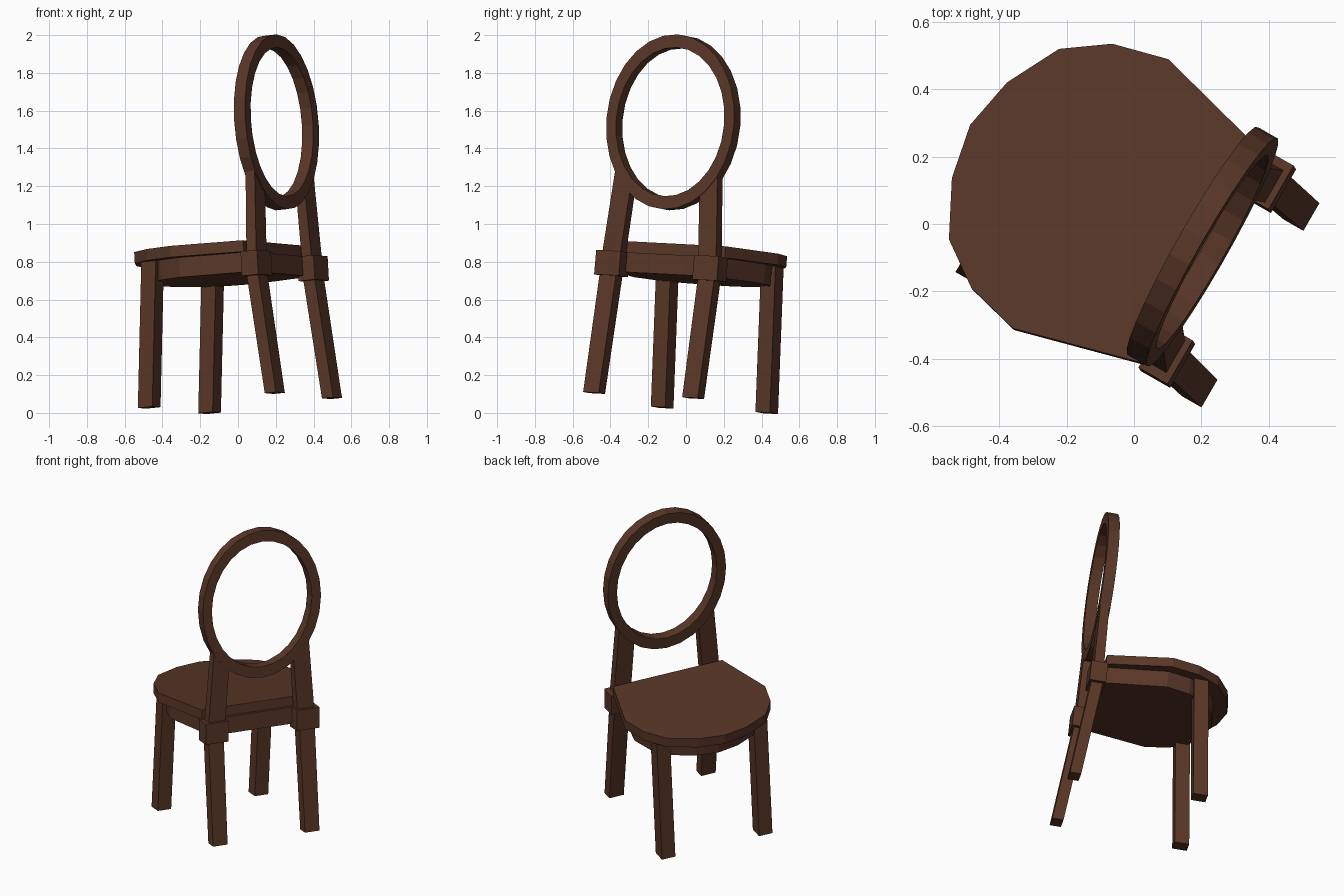
import bpy, bmesh, math
from mathutils import Matrix, Vector

if "Cube" in bpy.data.objects:
    bpy.data.objects.remove(bpy.data.objects["Cube"])

# Chair frame: u = width, v = forward, w = up; the chair is turned and slightly tipped
W = Vector((0.5, 0.866, -0.045)).normalized()
F = Vector((-0.866, 0.5, -0.09)).normalized()
N = W.cross(F).normalized()
F = N.cross(W)
frame = Matrix((W, F, N)).transposed().to_4x4()
frame = Matrix.Translation((0, 0, 0.878)) @ frame @ Matrix.Translation((0.014, 0, 0))

wood = bpy.data.materials.new("dark_wood")
wood.diffuse_color = (0.1, 0.038, 0.021, 1)
wood.use_nodes = True
wood.node_tree.nodes["Principled BSDF"].inputs["Base Color"].default_value = wood.diffuse_color


def make(name, verts, faces):
    bm = bmesh.new()
    vs = [bm.verts.new(v) for v in verts]
    for f in faces:
        bm.faces.new([vs[i] for i in f])
    bmesh.ops.recalc_face_normals(bm, faces=bm.faces)
    me = bpy.data.meshes.new(name)
    bm.to_mesh(me)
    bm.free()
    me.materials.append(wood)
    ob = bpy.data.objects.new(name, me)
    ob.matrix_world = frame
    bpy.context.collection.objects.link(ob)
    return ob


def loft(name, low, high):
    """Closed solid between two matching outlines."""
    n = len(low)
    sides = [(i, (i + 1) % n, n + (i + 1) % n, n + i) for i in range(n)]
    return make(name, low + high, [tuple(range(n)), tuple(range(n, 2 * n))] + sides)


def bar(name, a, b, size_a, size_b, slant=0):
    """Rectangular bar from a to b; slant tips the upper end across its width."""
    def rect(c, s, k):
        return [(c[0] + i * s[0] / 2, c[1] + j * s[1] / 2, c[2] + i * k)
                for i, j in ((-1, -1), (1, -1), (1, 1), (-1, 1))]
    return loft(name, rect(a, size_a, 0), rect(b, size_b, slant))


def slab(name, half, w0, w1):
    """Mirror a half outline (the last point is on the centre line) and extrude."""
    pts = half + [(-u, v) for u, v in reversed(half[:-1])]
    loft(name, [(u, v, w0) for u, v in pts], [(u, v, w1) for u, v in pts])


# Seat board and the inset apron beneath it
slab("seat", [(0.36, -0.23), (0.462, 0.157), (0.419, 0.325), (0.327, 0.455),
              (0.164, 0.539), (0, 0.571)], -0.06, 0)
slab("apron", [(0.31, -0.25), (0.395, 0.145), (0.355, 0.285), (0.277, 0.39),
               (0.14, 0.46), (0, 0.487)], -0.165, -0.06)

# Legs, joint blocks and back posts on both sides
for s, side in ((-1, "left"), (1, "right")):
    bar("front_leg_" + side, (s * 0.32, 0.42, -0.83), (s * 0.32, 0.35, -0.06),
        (0.088, 0.088), (0.088, 0.088))
    bar("back_leg_" + side, (s * 0.303, -0.34, -0.82), (s * 0.3, -0.27, -0.18),
        (0.095, 0.068), (0.1, 0.07))
    bar("joint_block_" + side, (s * 0.3, -0.27, -0.19), (s * 0.3, -0.27, -0.06),
        (0.15, 0.1), (0.15, 0.1))
    bar("back_post_" + side, (s * 0.293, -0.27, -0.07), (s * 0.262, -0.27, 0.325),
        (0.11, 0.06), (0.1, 0.055), s * 0.055)

# Oval back ring with a rectangular section
n, d = 28, 0.034
section = [(0.39, 0.465, -d), (0.39, 0.465, d), (0.33, 0.396, d), (0.33, 0.396, -d)]
verts, faces = [], []
for i in range(n):
    t = 2 * math.pi * i / n
    verts += [(a * math.sin(t), -0.268 + y, 0.64 + b * math.cos(t)) for a, b, y in section]
    for j in range(4):
        k = (j + 1) % 4
        m = (i + 1) % n
        faces.append((4 * i + j, 4 * i + k, 4 * m + k, 4 * m + j))
make("back_ring", verts, faces)
